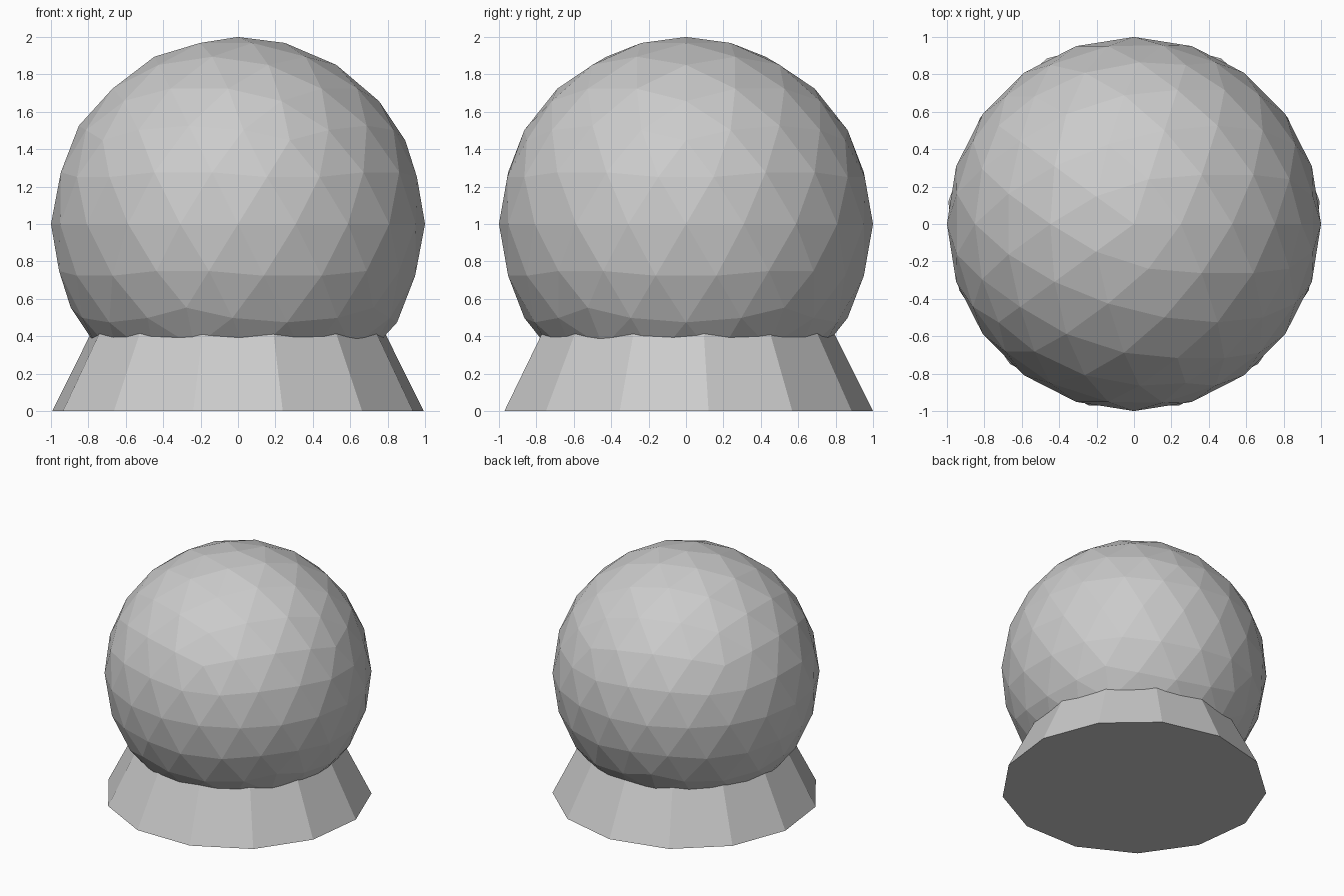
import bpy

if "Cube" in bpy.data.objects:
    bpy.data.objects.remove(bpy.data.objects["Cube"])

# Faceted ball resting in the stand
bpy.ops.mesh.primitive_ico_sphere_add(subdivisions=3, radius=1, location=(0, 0, 1))
bpy.context.object.name = "ball"

# Thirteen-sided conical stand, its tip hidden inside the ball
bpy.ops.mesh.primitive_cone_add(vertices=13, radius1=1, radius2=0, depth=2, location=(0, 0, 1))
bpy.context.object.name = "stand"
